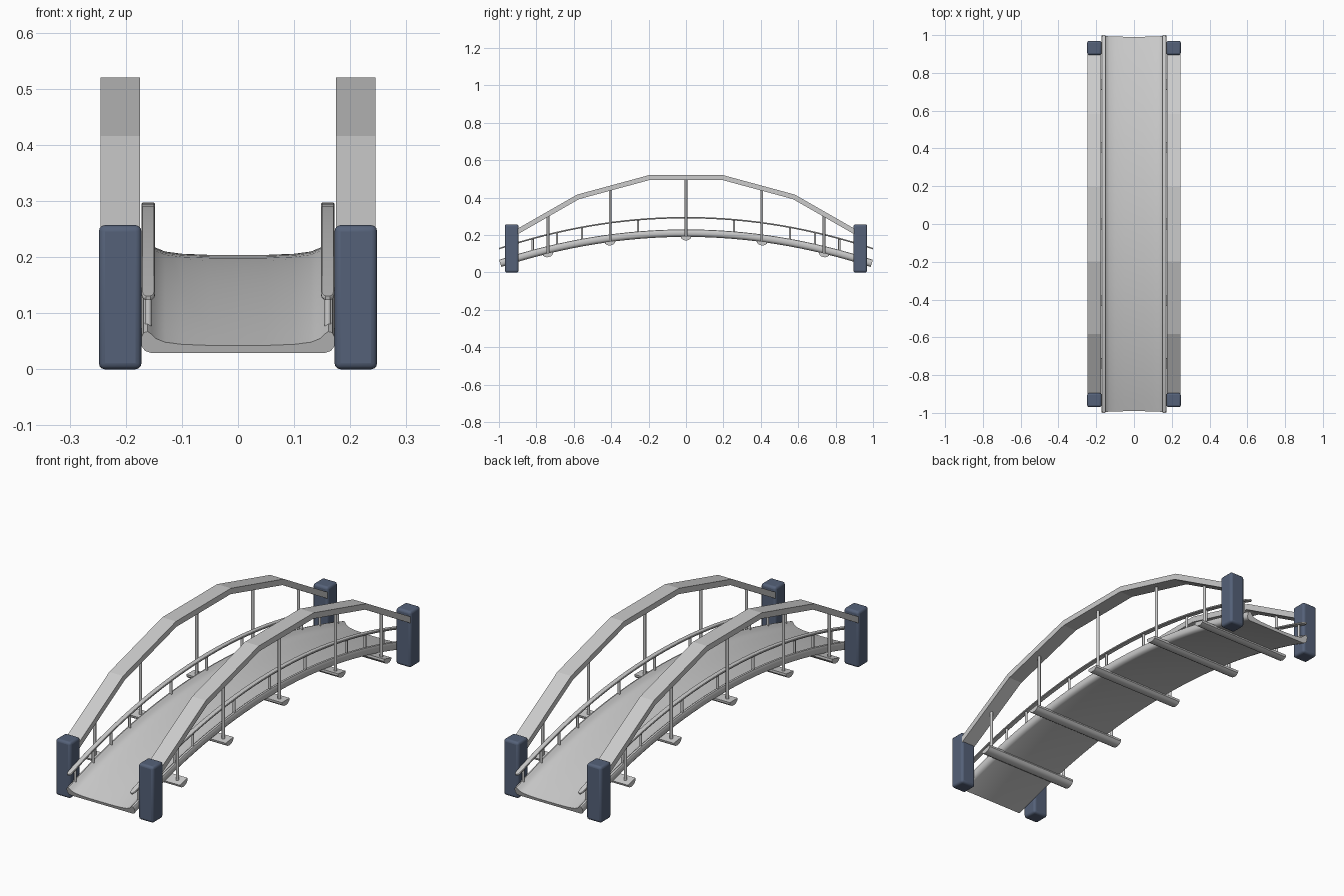
import bpy, bmesh, math
from mathutils import Vector

if "Cube" in bpy.data.objects:
    bpy.data.objects.remove(bpy.data.objects["Cube"])


def deck_z(y):
    return 0.19 - 0.165 * y * y


def rail_z(y):
    return 0.293 - 0.166 * y * y


def smooth(obj, deg=40):
    bpy.ops.object.select_all(action='DESELECT')
    obj.select_set(True)
    bpy.context.view_layer.objects.active = obj
    bpy.ops.object.shade_smooth_by_angle(angle=math.radians(deg))


def finish(name, bm):
    bmesh.ops.recalc_face_normals(bm, faces=bm.faces)
    me = bpy.data.meshes.new(name)
    bm.to_mesh(me)
    bm.free()
    obj = bpy.data.objects.new(name, me)
    bpy.context.collection.objects.link(obj)
    return obj


def sweep(name, section, path, cx=0.0, scales=None):
    """Loft an (x, normal offset) section along a path of (y, z) points."""
    bm = bmesh.new()
    rings = []
    n = len(path)
    for i, p in enumerate(path):
        p = Vector(p)
        a = (p - Vector(path[i - 1])).normalized() if i else None
        b = (Vector(path[i + 1]) - p).normalized() if i < n - 1 else None
        t = ((a or b) + (b or a)).normalized()
        k = 1 / t.dot(a or b)
        s = scales[i] if scales else 1
        rings.append([bm.verts.new((cx + x * s, p.x - t.y * h * k, p.y + t.x * h * k))
                      for x, h in section])
    m = len(section)
    for r, q in zip(rings, rings[1:]):
        for j in range(m):
            bm.faces.new((r[j], r[(j + 1) % m], q[(j + 1) % m], q[j]))
    bm.faces.new(rings[0])
    bm.faces.new(rings[-1])
    return finish(name, bm)


def rod(name, x, y, z0, z1, r):
    bpy.ops.mesh.primitive_cylinder_add(vertices=12, radius=r, depth=z1 - z0,
                                        location=(x, y, (z0 + z1) / 2))
    obj = bpy.context.object
    obj.name = name
    smooth(obj)


# Arched deck with raised rounded edges
half = [(0.155, 0), (0.166, 0.004), (0.172, 0.013), (0.172, 0.030), (0.168, 0.038),
        (0.161, 0.040), (0.154, 0.035), (0.147, 0.027), (0.13, 0.020), (0.10, 0.016),
        (0.05, 0.014)]
section = half + [(-x, h) for x, h in reversed(half)]
N = 32
ys = [-0.987 + 1.974 * i / N for i in range(N + 1)]
deck = sweep("deck", section, [(y, deck_z(y)) for y in ys])
smooth(deck)

# Low handrails with rounded ends, on short posts
rail_sec = [(-0.012, -0.002), (-0.010, -0.004), (0.010, -0.004), (0.012, -0.002),
            (0.012, 0.002), (0.010, 0.004), (-0.010, 0.004), (-0.012, 0.002)]
ends = [-1.0, -0.997, -0.99, -0.98]
rail_ys = ends + [-0.95 + 1.9 * i / 30 for i in range(31)] + [-y for y in reversed(ends)]
scl = [0.35, 0.65, 0.9, 1.0] + [1.0] * 31 + [1.0, 0.9, 0.65, 0.35]
short_ys = [0, 0.257, 0.556, 0.69, 0.82, 0.95]
for side in (-1, 1):
    rail = sweep("handrail", rail_sec, [(y, rail_z(y)) for y in rail_ys],
                 side * 0.160, scl)
    smooth(rail)
    for y in sorted({s * v for v in short_ys for s in (-1, 1)}):
        rod("rail_post", side * 0.160, y, deck_z(y) + 0.025, rail_z(y), 0.006)

# Faceted upper arches
arch_path = [(-0.93, 0.202), (-0.577, 0.404), (-0.197, 0.507),
             (0.197, 0.507), (0.577, 0.404), (0.93, 0.202)]
arch_sec = [(-0.035, -0.013), (0.035, -0.013), (0.035, 0.013), (-0.035, 0.013)]


def arch_z(y):
    for (y0, z0), (y1, z1) in zip(arch_path, arch_path[1:]):
        if y0 <= y <= y1:
            return z0 + (z1 - z0) * (y - y0) / (y1 - y0)


for side in (-1, 1):
    sweep("upper_arch", arch_sec, arch_path, side * 0.21)

# Cross beams under the deck and hanger rods up to the arches
beam_prof = [(-0.028, 0.004), (0.028, 0.004), (0.027, -0.006), (0.018, -0.014),
             (0.008, -0.018), (-0.008, -0.018), (-0.018, -0.014), (-0.027, -0.006)]
for y in (-0.738, -0.406, 0, 0.406, 0.738):
    ang = math.atan(-0.33 * y)
    c, s = math.cos(ang), math.sin(ang)
    bm = bmesh.new()
    r0, r1 = [[bm.verts.new((x, y + u * c - v * s, deck_z(y) + u * s + v * c))
               for u, v in beam_prof] for x in (-0.242, 0.242)]
    for j in range(8):
        k = (j + 1) % 8
        bm.faces.new((r0[j], r0[k], r1[k], r1[j]))
    bm.faces.new(r0)
    bm.faces.new(r1)
    smooth(finish("cross_beam", bm))
    for side in (-1, 1):
        rod("hanger_rod", side * 0.21, y, deck_z(y) - 0.005, arch_z(y), 0.007)

# Blue corner pillars
blue = bpy.data.materials.new("pillar_blue")
blue.diffuse_color = (0.09, 0.12, 0.19, 1)
blue.use_nodes = True
blue.node_tree.nodes["Principled BSDF"].inputs["Base Color"].default_value = blue.diffuse_color
for sx in (-1, 1):
    for sy in (-1, 1):
        bpy.ops.mesh.primitive_cube_add(size=1, location=(sx * 0.21, sy * 0.932, 0.1285))
        pillar = bpy.context.object
        pillar.name = "corner_pillar"
        pillar.scale = (0.076, 0.074, 0.257)
        bpy.ops.object.transform_apply(location=False, rotation=False, scale=True)
        bev = pillar.modifiers.new("bevel", 'BEVEL')
        bev.width = 0.011
        bev.segments = 3
        pillar.data.materials.append(blue)
        smooth(pillar)
